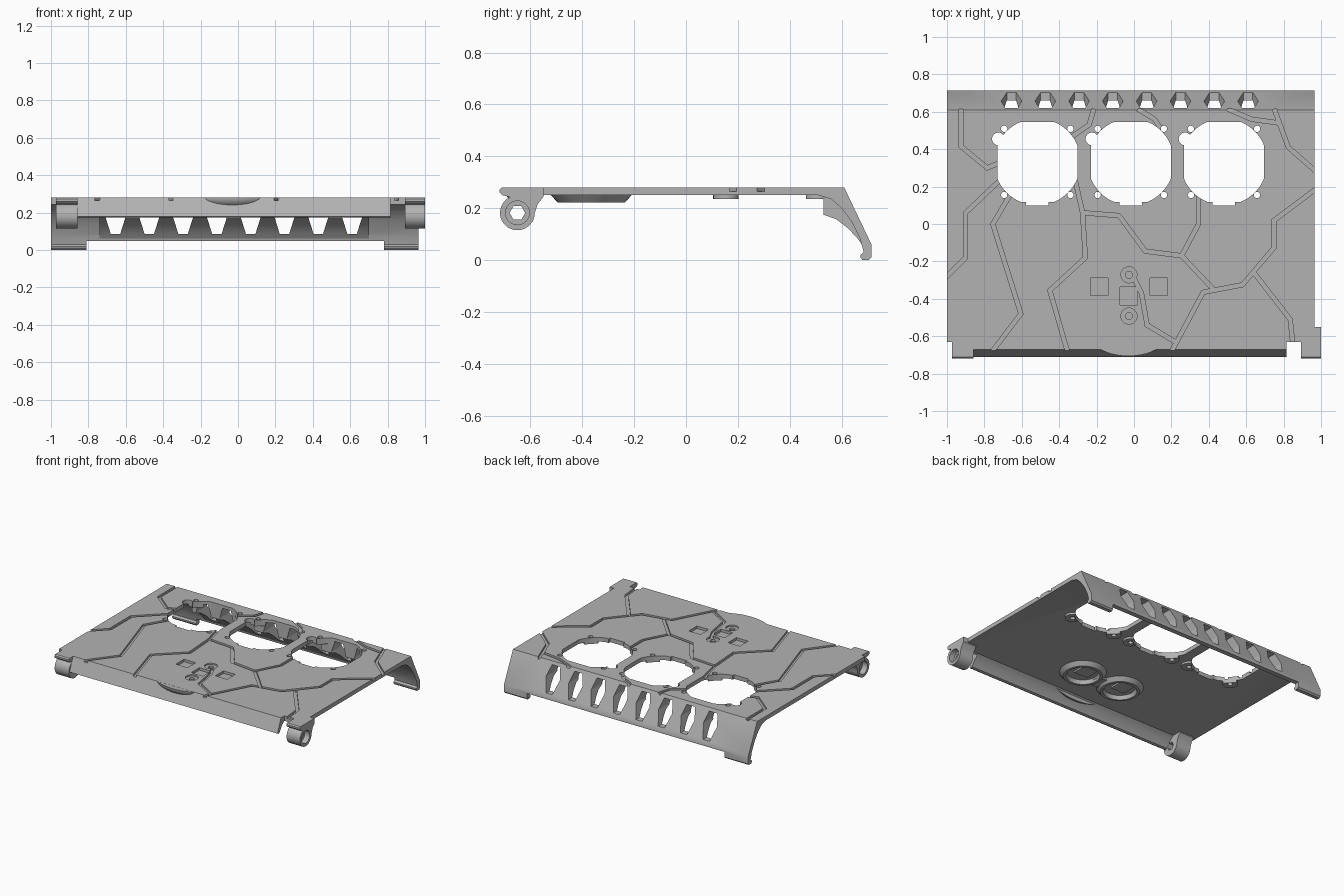
import bpy, bmesh, math
from mathutils import Vector

cube = bpy.data.objects.get("Cube")
if cube:
    bpy.data.objects.remove(cube)

grey = bpy.data.materials.new("light_grey")
grey.use_nodes = True
grey.diffuse_color = (0.45, 0.45, 0.45, 1)
grey.node_tree.nodes["Principled BSDF"].inputs["Base Color"].default_value = grey.diffuse_color
parts, cutters = [], []
TOP, UNDER = 0.28, 0.25


def finish(name, bm, cutter=False):
    bmesh.ops.recalc_face_normals(bm, faces=bm.faces)
    mesh = bpy.data.meshes.new(name)
    bm.to_mesh(mesh)
    bm.free()
    mesh.materials.append(grey)
    ob = bpy.data.objects.new(name, mesh)
    bpy.context.collection.objects.link(ob)
    ob.hide_render = cutter
    (cutters if cutter else parts).append(ob)
    return ob


def prism(name, pts, axis, lo, hi, cutter=False):
    """Extrude a 2D outline along one axis."""
    place = {"x": lambda a, b, t: (t, a, b),
             "y": lambda a, b, t: (a, t, b),
             "z": lambda a, b, t: (a, b, t)}[axis]
    bm = bmesh.new()
    ends = [[bm.verts.new(place(a, b, t)) for a, b in pts] for t in (lo, hi)]
    for ring in ends:
        bm.faces.new(ring)
    n = len(pts)
    for i in range(n):
        j = (i + 1) % n
        bm.faces.new((ends[0][i], ends[0][j], ends[1][j], ends[1][i]))
    return finish(name, bm, cutter)


def circle(cx, cy, r, n=24, start=0, sweep=360):
    steps = n if sweep == 360 else n + 1
    angles = [math.radians(start + sweep * i / n) for i in range(steps)]
    return [(cx + r * math.cos(a), cy + r * math.sin(a)) for a in angles]


def rect(x0, x1, y0, y1):
    return [(x0, y0), (x1, y0), (x1, y1), (x0, y1)]


def ribbon(path, half):
    """Mitred outline around an open path."""
    p = [Vector(q) for q in path]
    left, right = [], []
    for i, q in enumerate(p):
        dirs = [(b - a).normalized() for a, b in zip(p[max(i - 1, 0):i + 1], p[max(i - 1, 0) + 1:i + 2])]
        norms = [Vector((-d.y, d.x)) for d in dirs]
        m = sum(norms, Vector((0, 0))).normalized()
        m *= half / max(m.dot(norms[0]), 0.4)
        left.append(tuple(q + m))
        right.append(tuple(q - m))
    return left + right[::-1]


def cut(ob, tools):
    for tool in tools:
        mod = ob.modifiers.new("cut", "BOOLEAN")
        mod.operation, mod.solver, mod.object = "DIFFERENCE", "EXACT", tool
    graph = bpy.context.evaluated_depsgraph_get()
    graph.update()
    mesh = bpy.data.meshes.new_from_object(ob.evaluated_get(graph))
    ob.modifiers.clear()
    ob.data = mesh


# Main cover: flat plate, front lip, sloping rear panel with hooked hem
cover = prism("cover", [
    (-0.67, TOP), (0.61, TOP), (0.715, 0.06), (0.715, 0.01), (0.705, 0), (0.68, 0),
    (0.672, 0.01), (0.672, 0.02), (0.685, 0.03), (0.672, 0.08), (0.64, 0.145),
    (0.6, 0.2), (0.56, 0.235), (0.51, UNDER), (-0.62, UNDER), (-0.655, 0.225),
    (-0.685, 0.18), (-0.7, 0.175), (-0.71, 0.18)], "x", -1, 0.965)

# Thick inner rear block that carries the vent ducts
vent_block = prism("vent_block", [
    (0.53, 0.26), (0.53, 0.175), (0.58, 0.157), (0.625, 0.122), (0.66, 0.085),
    (0.678, 0.06), (0.69, 0.07), (0.6, 0.26)], "x", -0.74, 0.7)

# Corner notches beside the hinges and the raised middle of the hem
shape_cuts = [
    prism("notch", rect(-1.1, -0.86, -0.8, -0.63), "z", 0.1, 0.4, True),
    prism("notch", rect(0.815, 1.1, -0.8, -0.63), "z", 0.1, 0.4, True),
    prism("hem_cut", rect(-0.81, 0.78, 0.6, 0.8), "z", -0.1, 0.048, True)]

# Rear vents
vents = []
for i in range(8):
    x = -0.655 + 0.1807 * i
    hexagon = [(x - 0.025, 0.085), (x + 0.025, 0.085), (x + 0.055, 0.18),
               (x + 0.033, 0.258), (x - 0.033, 0.258), (x - 0.055, 0.18)]
    vents.append(prism("vent", hexagon, "y", 0.515, 0.8, True))

# Fan openings with key notch, cable lobe and four screw bosses
fan_cuts = []
FY = 0.332
for fx in (-0.517, -0.017, 0.481):
    clip = lambda v: max(-0.214, min(0.214, v))
    outline = [(fx + clip(a), FY + clip(b)) for a, b in circle(0, 0, 0.232, 64)]
    own = [prism("fan_hole", outline, "z", 0, 0.4, True),
           prism("key_notch", rect(fx - 0.06, fx + 0.06, FY - 0.232, FY), "z", 0.2, 0.4, True),
           prism("cable_lobe", circle(fx - 0.208, FY + 0.123, 0.034), "z", 0.2, 0.4, True)]
    spots = [(fx + sx * 0.177, FY + sy * 0.177) for sx in (-1, 1) for sy in (-1, 1)]
    own += [prism("screw_hole", circle(*s, 0.017, 16), "z", 0.1, 0.4, True) for s in spots]
    for s in spots:
        boss = prism("screw_boss", circle(*s, 0.05), "z", 0.235, 0.255)
        cut(boss, own)
    fan_cuts += own

# Decorative grooves
paths = [
    [(-0.925, 0.615), (-0.925, 0.415), (-0.785, 0.3), (-0.7, 0.335)],
    [(-1.02, -0.3), (-0.9, -0.18), (-0.9, 0.06), (-0.7, 0.25)],
    [(-0.66, 0.16), (-0.755, 0), (-0.605, -0.48), (-0.78, -0.71)],
    [(-0.32, 0.26), (-0.275, 0.06), (-0.26, -0.18), (-0.45, -0.355), (-0.345, -0.72)],
    [(-0.275, 0.06), (-0.08, 0.045), (0.06, -0.145), (0.255, -0.17), (0.425, -0.35)],
    [(0.345, 0.18), (0.345, 0), (0.255, -0.17)],
    [(0.18, -0.72), (0.37, -0.365), (0.58, -0.325), (0.75, -0.125), (0.75, 0.02), (0.99, 0.2)],
    [(0.645, -0.265), (0.835, -0.51), (0.85, -0.65)],
    [(0, -0.29), (0.04, -0.37), (0.07, -0.54), (0.22, -0.63)],
    [(-0.215, 0.615), (-0.24, 0.53), (-0.35, 0.455)],
    [(0.02, 0.615), (0.11, 0.56), (0.15, 0.5)],
    [(0.5, 0.615), (0.63, 0.56), (0.775, 0.54)],
    [(0.75, 0.615), (0.825, 0.41), (0.98, 0.275)]]
grooves = [prism("groove", ribbon(p, 0.011), "z", 0.265, 0.3, True) for p in paths]

# Square pockets and round stepped sockets in the top
pockets = []
for x, y in ((-0.185, -0.335), (-0.027, -0.385), (0.132, -0.335)):
    h = 0.047
    pockets.append(prism("pocket", rect(x - h, x + h, y - h, y + h), "z", 0.262, 0.3, True))
for y in (-0.272, -0.492):
    pockets.append(prism("socket", circle(-0.027, y, 0.043), "z", 0.27, 0.3, True))
    pockets.append(prism("socket_hole", circle(-0.027, y, 0.019, 16), "z", 0.256, 0.29, True))

cut(cover, shape_cuts + vents + fan_cuts + grooves + pockets)
cut(vent_block, vents + fan_cuts)

# Thumb tab on the front lip: lower half of a flattened ball
bm = bmesh.new()
bmesh.ops.create_uvsphere(bm, u_segments=40, v_segments=20, radius=1)
for v in bm.verts:
    v.co = (-0.03 + 0.2 * v.co.x, min(-0.6 + 0.106 * v.co.y, -0.63),
            min(TOP + 0.067 * v.co.z, TOP - 0.0005))
bmesh.ops.remove_doubles(bm, verts=bm.verts, dist=0.0001)
finish("thumb_tab", bm)

# Hinges: barrel hanging from a short plate, with a stepped bore
HY, HZ = -0.65, 0.182
hinge_outline = ([(-0.55, TOP), (-0.71, TOP), (-0.718, 0.272), (-0.718, 0.26), (-0.708, 0.25)]
                 + circle(HY, HZ, 0.067, 24, 115, 245)
                 + [(-0.572, 0.215), (-0.55, 0.243)])
for name, x0, x1, outer in (("left_hinge", 0.893, 1.0, 1), ("right_hinge", -0.973, -0.858, -1)):
    hinge = prism(name, hinge_outline, "x", x0, x1)
    face = x1 if outer > 0 else x0
    bore = prism("bore", circle(HY, HZ, 0.03, 6), "x", x0 - 0.1, x1 + 0.1, True)
    step = prism("bore_step", circle(HY, HZ, 0.046), "x", face - 0.04, face + 0.04, True)
    cut(hinge, [bore, step])

# Underside dishes with tapered rims, and the pocket housings inside them
for x in (-0.185, 0.132):
    bm = bmesh.new()
    section = [(0.157, 0.252), (0.13, 0.222), (0.112, 0.222), (0.102, 0.252)]
    rings = [[bm.verts.new((a, b, z)) for a, b in circle(x, -0.365, r, 40)] for r, z in section]
    for k in range(4):
        a, b = rings[k], rings[(k + 1) % 4]
        for i in range(40):
            j = (i + 1) % 40
            bm.faces.new((a[i], a[j], b[j], b[i]))
    finish("under_dish", bm)
    prism("pocket_housing", rect(x - 0.055, x + 0.055, -0.39, -0.28), "z", 0.238, 0.252)
prism("middle_housing", rect(-0.082, 0.028, -0.44, -0.33), "z", 0.238, 0.252)

# Tidy up cutters and shade
for ob in cutters:
    bpy.data.objects.remove(ob)
bpy.ops.object.select_all(action="DESELECT")
for ob in parts:
    ob.select_set(True)
bpy.context.view_layer.objects.active = cover
bpy.ops.object.shade_smooth_by_angle(angle=math.radians(30))
